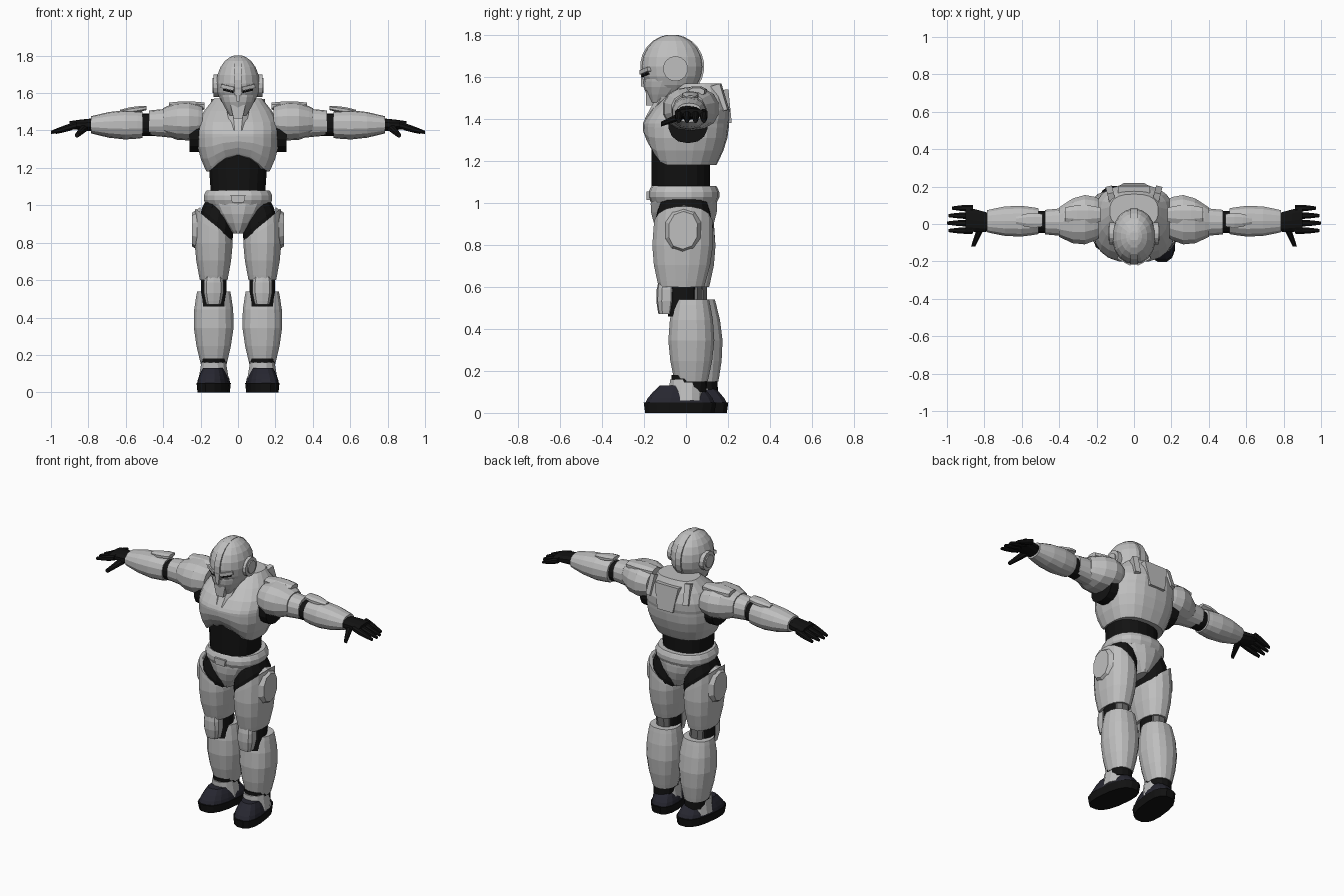
import bpy, bmesh, math
from mathutils import Vector, Euler

cube = bpy.data.objects.get("Cube")
if cube:
    bpy.data.objects.remove(cube, do_unlink=True)


def material(name, color):
    mat = bpy.data.materials.new(name)
    mat.use_nodes = True
    mat.diffuse_color = (*color, 1)
    shader = mat.node_tree.nodes["Principled BSDF"]
    shader.inputs["Base Color"].default_value = (*color, 1)
    return mat


ARMOR = material("armor_grey", (.52, .52, .52))
SUIT = material("suit_black", (.006, .006, .006))
BOOT = material("boot_navy", (.02, .02, .03))
JOINT = material("joint_grey", (.16, .16, .16))

# Shared centre lines: distance of each leg from the middle, height of the arms
LEG = .13
ARM = 1.43


def finish(name, bm, mat):
    bmesh.ops.recalc_face_normals(bm, faces=bm.faces)
    mesh = bpy.data.meshes.new(name)
    bm.to_mesh(mesh)
    bm.free()
    mesh.materials.append(mat)
    obj = bpy.data.objects.new(name, mesh)
    bpy.context.collection.objects.link(obj)


def pair(radius):
    return Vector(radius if isinstance(radius, tuple) else (radius, radius))


def shell(name, mat, axis, span, centre, start, end=None, drift=(0, 0), bulge=0,
          dome=0, steps=5, sides=14, power=2.3, shape=None):
    """Faceted tube along an axis, tapering from start to end radii, with bulge or domed ends."""
    first, last = pair(start), pair(start if end is None else end)
    bm = bmesh.new()
    loops = []
    for k in range(steps + 1):
        t = (1 - math.cos(math.pi * k / steps)) / 2
        along = span[0] + (span[1] - span[0]) * t
        middle = Vector(centre) + Vector(drift) * t
        swell = 1 + bulge * math.sin(math.pi * t)
        swell *= math.sqrt(1 - (dome * (2 * t - 1)) ** 2)
        radius = first.lerp(last, t) * swell
        loop = []
        for i in range(sides):
            angle = math.tau * (i + .5) / sides
            c, s = math.cos(angle), math.sin(angle)
            u = middle.x + radius.x * math.copysign(abs(c) ** (2 / power), c)
            v = middle.y + radius.y * math.copysign(abs(s) ** (2 / power), s)
            co = Vector({"X": (along, u, v), "Y": (u, along, v), "Z": (u, v, along)}[axis])
            loop.append(bm.verts.new(shape(co) if shape else co))
        loops.append(loop)
    for low, high in zip(loops, loops[1:]):
        for i in range(sides):
            j = (i + 1) % sides
            bm.faces.new((low[i], low[j], high[j], high[i]))
    bm.faces.new(loops[0])
    bm.faces.new(loops[-1])
    finish(name, bm, mat)


def box(name, mat, centre, size, turn=(0, 0, 0), taper=1):
    """Block whose lower edge can be narrower than its upper edge."""
    bm = bmesh.new()
    bmesh.ops.create_cube(bm, size=1)
    for v in bm.verts:
        v.co *= Vector(size)
        if v.co.z < 0:
            v.co.x *= taper
        v.co.rotate(Euler(turn))
        v.co += Vector(centre)
    finish(name, bm, mat)


def chest_arch(co):
    # Lift the front lower edge into an arch over the abdomen
    if co.y < 0:
        co.z += .45 * (1.38 - co.z) * max(0, 1 - (co.x / .15) ** 2)
    return co


# Head
shell("neck", SUIT, "Z", (1.4, 1.6), (0, -.02), .07)
shell("helmet", ARMOR, "Z", (1.5, 1.8), (0, -.066), (.117, .148), dome=.98,
      steps=10, sides=18, power=2.1)
shell("helmet_crest", ARMOR, "X", (-.02, .02), (-.066, 1.65), .153, steps=1, sides=24, power=2)
shell("jaw", ARMOR, "Z", (1.48, 1.59), (0, -.13), (.045, .04), (.1, .13), drift=(0, .055), bulge=.1)
box("chin_guard", ARMOR, (0, -.16, 1.5), (.08, .06, .07), taper=.6)
box("nose_ridge", ARMOR, (0, -.2, 1.59), (.03, .03, .07), taper=.6)

# Torso
shell("abdomen", SUIT, "Z", (1.04, 1.3), (0, -.025), (.145, .14), (.165, .14), sides=18)
shell("lower_chest_armor", ARMOR, "Z", (1.18, 1.38), (0, -.01), (.17, .155), (.22, .205),
      drift=(0, .01), bulge=.08, sides=22, power=2.6, shape=chest_arch)
shell("upper_chest_armor", ARMOR, "Z", (1.38, 1.57), (0, 0), (.22, .205), (.13, .09),
      drift=(0, .07), bulge=.15, sides=22, power=2.6)
shell("collar_plate", ARMOR, "Z", (1.4, 1.53), (0, -.16), .04, (.07, .05), drift=(0, .08), sides=8)
box("back_plate", ARMOR, (0, .19, 1.46), (.17, .04, .16), turn=(.1, 0, 0), taper=.65)

# Pelvis
shell("belt", ARMOR, "Z", (1, 1.08), (0, -.01), (.17, .155), bulge=.1, sides=18)
shell("brief_armor", ARMOR, "Z", (.85, 1.01), (0, -.01), (.03, .12), (.17, .16), bulge=.1, sides=16)
box("belt_buckle", ARMOR, (0, -.178, 1.035), (.08, .02, .04), taper=.8)


def build_side(side, s):
    def mirror(co):
        return Vector((co.x * s, co.y, co.z))

    def leg(co):
        # Staggered stance: the left leg stands slightly ahead
        return Vector((co.x * s, co.y - s * .03 * max(0, 1 - co.z), co.z))

    def hip_slope(co):
        # Rise toward the outer hip
        weight = min(1, max(0, (co.z - .8) / .1))
        co.z += weight * .85 * (co.x - LEG)
        return leg(co)

    def toe_out(co):
        co.x -= .12 * co.y
        return leg(co)

    def part(name, mat, axis, span, centre, start, end=None, shape=mirror, **options):
        shell(side + "_" + name, mat, axis, span, centre, start, end, shape=shape, **options)

    # Helmet and back details
    part("ear_pod", ARMOR, "X", (.09, .13), (-.05, 1.64), .06, steps=2, power=2)
    part("ear_cap", ARMOR, "X", (.1, .137), (-.05, 1.64), .04, steps=2, power=2)
    box(side + "_eye_slit", SUIT, (s * .05, -.19, 1.612), (.06, .02, .01), turn=(0, -s * .2, s * .5))
    box(side + "_brow", ARMOR, (s * .05, -.19, 1.63), (.08, .03, .02), turn=(0, -s * .2, s * .5))
    box(side + "_back_strap", ARMOR, (s * .125, .16, 1.5), (.035, .05, .13), turn=(.3, 0, -s * .25))

    # Arm
    part("armpit_suit", SUIT, "X", (.14, .26), (.01, 1.38), .095)
    part("arm_suit", SUIT, "X", (.2, .56), (.01, ARM), .06)
    part("shoulder_armor", ARMOR, "X", (.19, .4), (.03, 1.45), (.11, .08), (.08, .07),
         drift=(-.02, 0), bulge=.4)
    part("shoulder_ridge", ARMOR, "X", (.18, .37), (.05, 1.53), (.04, .02), bulge=.4, sides=8)
    part("upper_arm_armor", ARMOR, "X", (.34, .475), (.01, 1.44), .08, .067)
    part("forearm_armor", ARMOR, "X", (.51, .785), (.015, ARM), .07, (.06, .046), bulge=.3)
    part("elbow_plate", ARMOR, "X", (.49, .63), (.02, 1.52), (.035, .012), (.02, .012),
         drift=(0, -.02), bulge=.5, sides=8)

    # Hand
    part("palm", SUIT, "X", (.75, .9), (.005, ARM), (.045, .035), (.065, .02),
         drift=(.02, 0), bulge=.1, sides=10)
    for i, name in enumerate(("index", "middle", "ring", "little")):
        tip = 1 - .007 * (i - 1) ** 2
        part(name + "_finger", SUIT, "X", (.86, tip), (.04 * i - .035, ARM), .018, .009,
             drift=(0, -.04), bulge=.3, sides=8)
    part("thumb", SUIT, "Y", (-.12, 0), (.86, 1.375), .012, .024, drift=(-.05, .05), sides=8)

    # Thigh and knee
    part("hip_suit", SUIT, "Z", (.78, 1), (LEG, -.01), (.08, .11), (.07, .12),
         drift=(-.03, 0), bulge=.2, shape=hip_slope)
    part("thigh_armor", ARMOR, "Z", (.6, .9), (LEG, -.01), (.075, .11), (.1, .14),
         bulge=.15, sides=16, shape=hip_slope)
    part("thigh_plate", ARMOR, "X", (.2, .245), (-.01, .87), (.1, .12), (.07, .09),
         sides=10, shape=leg)
    part("knee_suit", SUIT, "Z", (.46, .66), (LEG, 0), .07, shape=leg)
    part("knee_back_panel", JOINT, "Z", (.52, .62), (LEG, .05), (.05, .04), sides=8, shape=leg)
    part("knee_pad", ARMOR, "Z", (.47, .65), (LEG, -.08), (.04, .035), bulge=.4,
         sides=10, power=3, shape=leg)

    # Shin and foot
    part("shin_armor", ARMOR, "Z", (.15, .54), (LEG, .05), (.07, .08), (.09, .085),
         drift=(0, -.01), bulge=.35, steps=6, sides=16, shape=leg)
    part("ankle_suit", SUIT, "Z", (.1, .18), (LEG, .04), (.07, .085), shape=leg)
    part("ankle_guard", ARMOR, "Z", (.06, .16), (LEG, .03), .085, (.068, .084), sides=12, shape=leg)
    part("boot_upper", BOOT, "Z", (.04, .13), (LEG, 0), (.085, .17), (.055, .1),
         bulge=.08, sides=16, power=2.6, shape=toe_out)
    part("boot_sole", SUIT, "Z", (0, .05), (LEG, 0), (.082, .167), (.087, .176),
         steps=2, sides=16, power=2.6, shape=toe_out)


build_side("left", 1)
build_side("right", -1)
